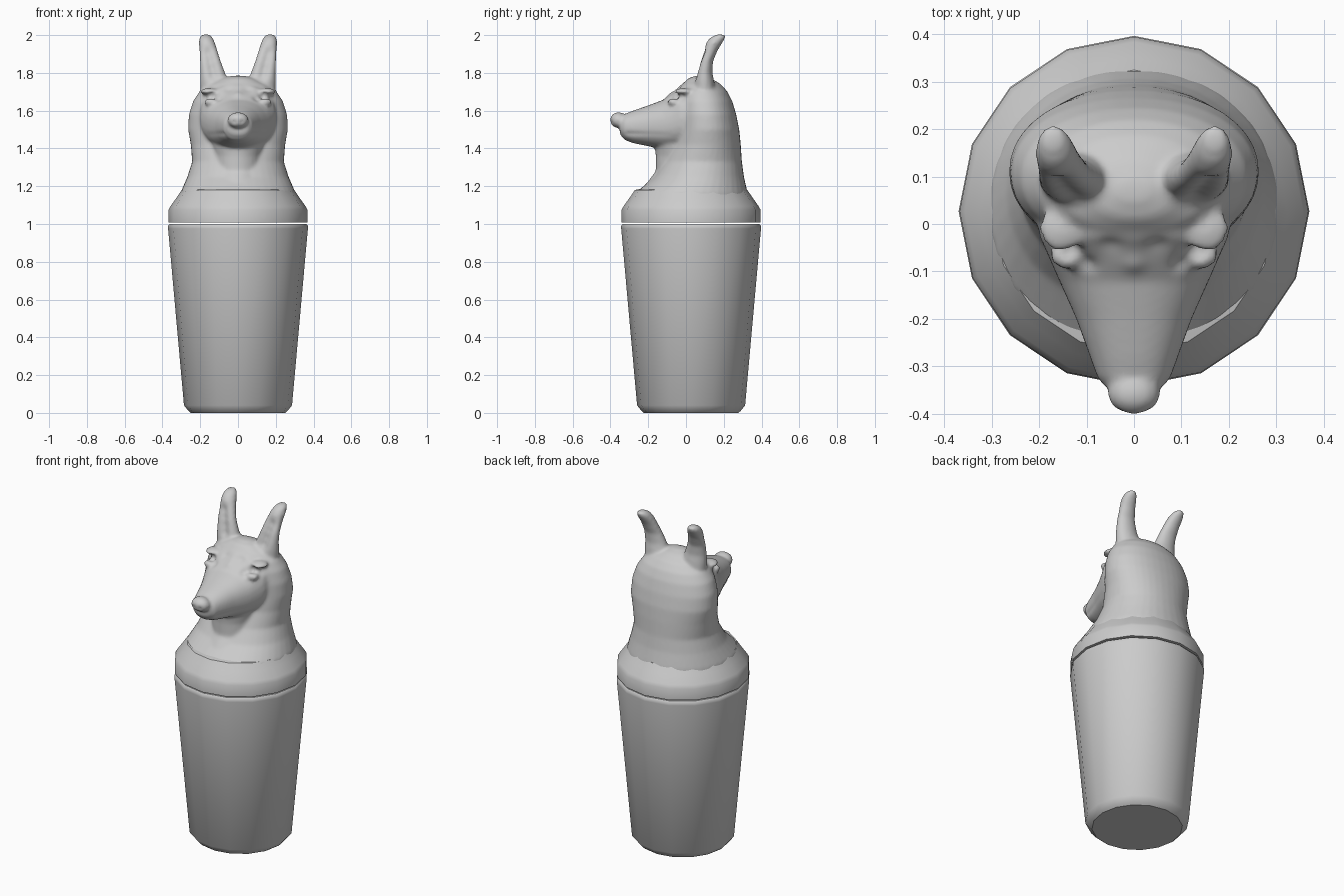
import bpy, bmesh, math
from mathutils import Vector

CY = 0.027  # axis of the jar in y


def finish(name, bm, angle=None):
    bmesh.ops.recalc_face_normals(bm, faces=bm.faces)
    me = bpy.data.meshes.new(name)
    bm.to_mesh(me)
    bm.free()
    ob = bpy.data.objects.new(name, me)
    bpy.context.collection.objects.link(ob)
    bpy.ops.object.select_all(action='DESELECT')
    ob.select_set(True)
    bpy.context.view_layer.objects.active = ob
    if angle:
        bpy.ops.object.shade_smooth_by_angle(angle=math.radians(angle))
    return ob


def loft(bm, rings):
    """Bridge a list of closed point rings and cap both ends."""
    vs = [[bm.verts.new(p) for p in r] for r in rings]
    n = len(vs[0])
    for a, b in zip(vs, vs[1:]):
        for i in range(n):
            j = (i + 1) % n
            bm.faces.new((a[i], a[j], b[j], b[i]))
    bm.faces.new(vs[0])
    bm.faces.new(vs[-1])


def oval(n, rx, ry, e=1.0):
    """Points of an ellipse; e below 1 gives a boxier oval."""
    pts = []
    for i in range(n):
        a = 2 * math.pi * i / n
        c, s = math.cos(a), math.sin(a)
        pts.append((rx * math.copysign(abs(c) ** e, c), ry * math.copysign(abs(s) ** e, s)))
    return pts


def lathe(name, profile):
    bm = bmesh.new()
    loft(bm, [[(x, y + CY, z) for x, y in oval(16, r, r)] for r, z in profile])
    return finish(name, bm, 40)


# Jar and lid: sixteen-sided turned shapes
lathe("jar", [(0.25, 0.0), (0.262, 0.01), (0.286, 0.04), (0.37, 0.975), (0.37, 0.99), (0.362, 1.0)])
lathe("lid", [(0.368, 1.008), (0.368, 1.075), (0.357, 1.095), (0.325, 1.14), (0.298, 1.18), (0.2, 1.2)])

bm = bmesh.new()

# Headdress and shoulders: z, front y, back y, half width
hood = [(1.08, -0.28, 0.335, 0.315), (1.17, -0.26, 0.325, 0.303), (1.25, -0.17, 0.307, 0.268),
        (1.33, -0.12, 0.296, 0.243), (1.42, -0.08, 0.29, 0.25), (1.50, -0.06, 0.282, 0.264),
        (1.58, -0.055, 0.266, 0.26), (1.65, -0.05, 0.245, 0.238), (1.70, -0.04, 0.22, 0.205),
        (1.74, -0.02, 0.185, 0.155), (1.77, 0.01, 0.135, 0.09), (1.785, 0.05, 0.09, 0.03)]
loft(bm, [[(x, y + (f + b) / 2, z) for x, y in oval(40, w, (b - f) / 2, 0.95)] for z, f, b, w in hood])

# Throat
throat = [(1.1, -0.08, 0.17, 0.19), (1.2, -0.05, 0.15, 0.17), (1.28, -0.02, 0.13, 0.14),
          (1.36, -0.01, 0.13, 0.15), (1.46, -0.02, 0.15, 0.15)]
loft(bm, [[(x, y + c, z) for x, y in oval(32, rx, ry)] for z, c, rx, ry in throat])

# Face and muzzle: y, top z, bottom z, half width
muzzle = [(0.1, 1.765, 1.37, 0.2), (0.03, 1.762, 1.38, 0.208), (-0.03, 1.735, 1.385, 0.198),
          (-0.07, 1.695, 1.387, 0.18), (-0.12, 1.658, 1.395, 0.158), (-0.2, 1.628, 1.412, 0.122),
          (-0.28, 1.60, 1.428, 0.093), (-0.325, 1.582, 1.445, 0.077), (-0.35, 1.56, 1.475, 0.055)]
loft(bm, [[(x, y, z + (t + b) / 2) for x, z in oval(32, w, (t - b) / 2, 0.88)] for y, t, b, w in muzzle])

# Ears: z, centre x, centre y, half width, half depth
ear = [(1.64, 0.135, 0.10, 0.06, 0.06), (1.76, 0.127, 0.096, 0.074, 0.052), (1.80, 0.134, 0.096, 0.066, 0.044),
       (1.86, 0.146, 0.105, 0.056, 0.038), (1.92, 0.157, 0.128, 0.048, 0.04), (1.96, 0.165, 0.15, 0.043, 0.043),
       (1.985, 0.169, 0.167, 0.036, 0.041), (2.003, 0.171, 0.183, 0.021, 0.024)]


def ball(c, r):
    new = bmesh.ops.create_uvsphere(bm, u_segments=20, v_segments=14, radius=1)["verts"]
    for v in new:
        v.co = Vector(c) + Vector(v.co[i] * r[i] for i in range(3))


for s in (-1, 1):
    loft(bm, [[(s * (x + cx), y + cy, z) for x, y in oval(24, rx, ry)] for z, cx, cy, rx, ry in ear])
    # Eyes and cheekbones
    ball((s * 0.138, -0.062, 1.645), (0.04, 0.035, 0.025))
    ball((s * 0.15, -0.01, 1.70), (0.05, 0.05, 0.02))

# Nose
ball((0, -0.357, 1.55), (0.056, 0.046, 0.042))

head = finish("jackal_head", bm)


def apply(kind, **props):
    m = head.modifiers.new(kind, kind)
    for k, v in props.items():
        setattr(m, k, v)
    bpy.ops.object.modifier_apply(modifier=m.name)


apply('REMESH', mode='VOXEL', voxel_size=0.009)
apply('SMOOTH', factor=0.5, iterations=4)

# Sculpted details, mirrored: point, radius, depth along the normal
dents = [((0.135, -0.05, 1.675), 0.022, -0.022),   # eye sockets
         ((0.185, -0.03, 1.67), 0.02, -0.012),
         ((0.10, -0.085, 1.665), 0.02, -0.01),
         ((0.0, -0.085, 1.69), 0.025, 0.008),      # brow
         ((0.05, -0.05, 1.72), 0.025, -0.008),
         ((0.022, -0.40, 1.54), 0.012, -0.008)]    # nostrils
dents += [((0.13 + 0.03 * t, 0.048 + 0.045 * t, 1.79 + 0.12 * t), 0.028, -0.016)
          for t in (0, 0.33, 0.66, 1)]             # ear hollows
dents += [((0.075 + 0.1 * t, -0.31 + 0.22 * t, 1.478 - 0.01 * t), 0.012, -0.004)
          for t in [i / 14 for i in range(15)]]    # mouth line
moves = []
for v in head.data.vertices:
    p = Vector((abs(v.co.x), v.co.y, v.co.z))
    d = sum(a * math.exp(-((p - Vector(c)).length / r) ** 2) for c, r, a in dents)
    moves.append(v.normal * d)
for v, m in zip(head.data.vertices, moves):
    v.co += m
apply('SMOOTH', factor=0.5, iterations=3)
bpy.ops.object.shade_smooth()
